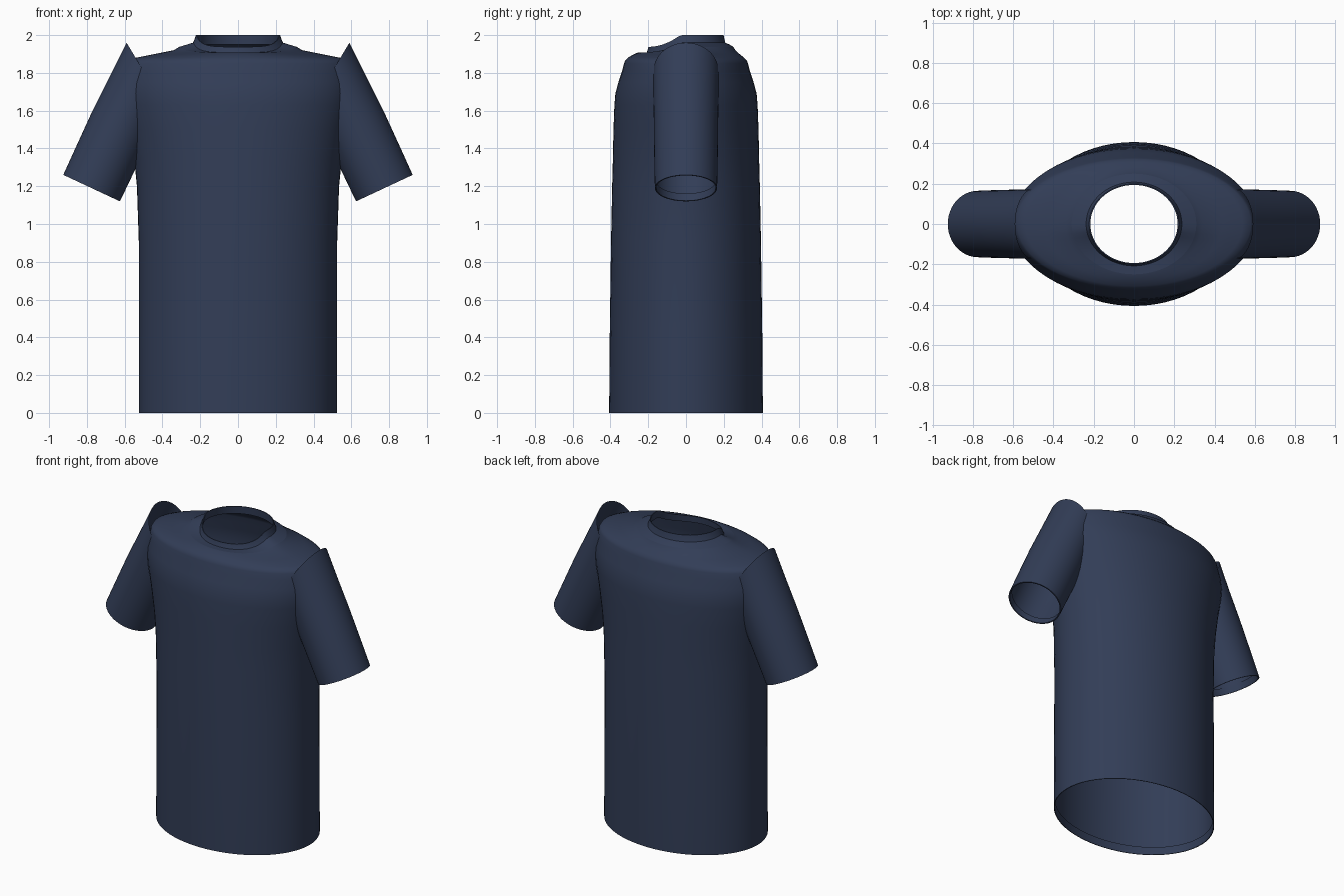
import bpy, math
from mathutils import Vector

if "Cube" in bpy.data.objects:
    bpy.data.objects.remove(bpy.data.objects["Cube"])

navy = bpy.data.materials.new("navy_cloth")
navy.diffuse_color = (0.032, 0.047, 0.095, 1)
navy.use_nodes = True
navy.node_tree.nodes["Principled BSDF"].inputs["Base Color"].default_value = navy.diffuse_color
N = 64


def loft(name, rings):
    """Skin a list of equal-length point rings into an open tube."""
    n = len(rings[0])
    verts = [p for r in rings for p in r]
    faces = [(i * n + j, i * n + (j + 1) % n, (i + 1) * n + (j + 1) % n, (i + 1) * n + j)
             for i in range(len(rings) - 1) for j in range(n)]
    me = bpy.data.meshes.new(name)
    me.from_pydata(verts, [], faces)
    ob = bpy.data.objects.new(name, me)
    bpy.context.collection.objects.link(ob)
    me.materials.append(navy)
    bpy.ops.object.select_all(action='DESELECT')
    ob.select_set(True)
    bpy.context.view_layer.objects.active = ob
    bpy.ops.object.shade_smooth_by_angle(angle=math.radians(40))
    return ob


def ellipse(a, b, z, dip=0.0):
    """Horizontal ring; dip lowers its front."""
    pts = []
    for k in range(N):
        t = 2 * math.pi * k / N
        f = max(0, (-math.sin(t) - 0.15) / 0.85)
        pts.append((a * math.cos(t), b * math.sin(t), z - dip * f * (2 - f)))
    return pts


# torso: half width, half depth, height, front dip (starts with the turned-in hem)
torso = [(.516, .399, .05, 0), (.52, .403, 0, 0), (.525, .407, 0, 0), (.525, .404, .4, 0),
         (.525, .397, .9, 0), (.535, .391, 1.2, 0), (.55, .387, 1.35, 0), (.575, .384, 1.5, 0),
         (.602, .379, 1.63, 0), (.61, .374, 1.69, 0), (.61, .358, 1.75, 0), (.60, .338, 1.81, 0),
         (.592, .328, 1.85, 0), (.58, .322, 1.866, 0), (.54, .308, 1.88, 0),
         (.44, .283, 1.90, .005), (.34, .262, 1.92, .015), (.31, .25, 1.938, .03)]
loft("shirt_body", [ellipse(*r) for r in torso])

# collar band with a turned-in inner edge
collar = [(.31, .25, 1.938, .03), (.27, .23, 1.95, .042), (.238, .208, 1.96, .052),
          (.23, .203, 1.978, .057), (.223, .199, 2.0, .062), (.217, .194, 2.0, .062),
          (.225, .198, 1.95, .055)]
loft("collar", [ellipse(*r) for r in collar])


# sleeves: outer edge and inner edge of each cross-section (x, z), half depth
sleeve = [((.59, 1.96), (.41, 1.66), .172), ((.675, 1.79), (.435, 1.53), .172),
          ((.77, 1.60), (.48, 1.42), .17), ((.85, 1.425), (.553, 1.27), .168),
          ((.925, 1.26), (.625, 1.12), .165), ((.918, 1.257), (.632, 1.123), .158),
          ((.90, 1.295), (.614, 1.161), .158)]
for side, s in (("right", 1), ("left", -1)):
    rings = []
    for (ox, oz), (ix, iz), d in sleeve:
        c = Vector(((ox + ix) / 2, 0, (oz + iz) / 2))
        h = Vector(((ox - ix) / 2, 0, (oz - iz) / 2))
        ring = []
        for k in range(48):
            t = 2 * math.pi * k / 48
            p = c + h * math.cos(t) + Vector((0, d, 0)) * math.sin(t)
            ring.append((s * p.x, p.y, p.z))
        rings.append(ring if s < 0 else ring[::-1])
    loft("sleeve_" + side, rings)
